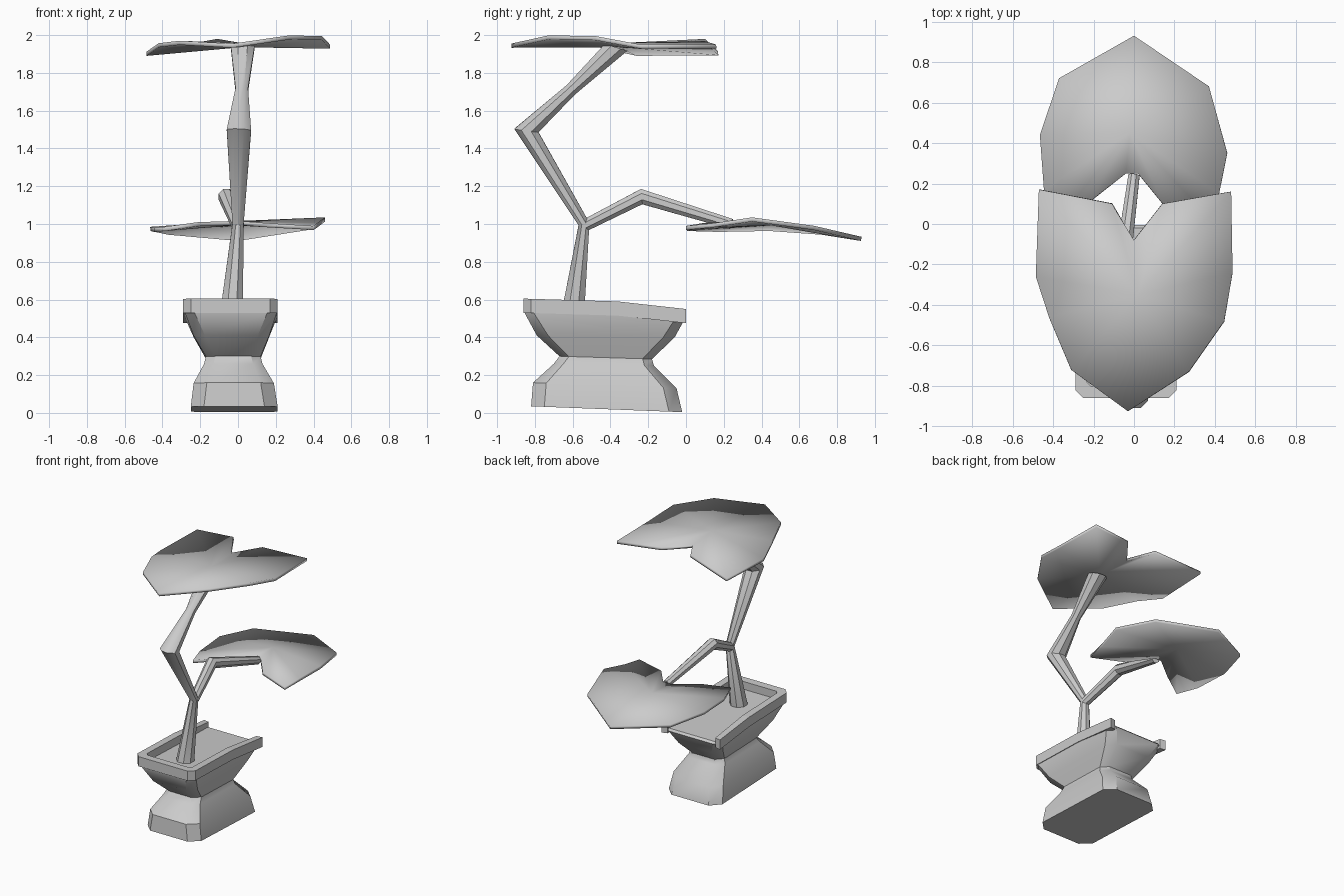
import bpy
from mathutils import Vector

if "Cube" in bpy.data.objects:
    bpy.data.objects.remove(bpy.data.objects["Cube"])


def make(name, verts, faces, smooth=None):
    me = bpy.data.meshes.new(name)
    me.from_pydata([tuple(v) for v in verts], [], faces)
    ob = bpy.data.objects.new(name, me)
    bpy.context.collection.objects.link(ob)
    bpy.ops.object.select_all(action='DESELECT')
    bpy.context.view_layer.objects.active = ob
    ob.select_set(True)
    bpy.ops.object.mode_set(mode='EDIT')
    bpy.ops.mesh.select_all(action='SELECT')
    bpy.ops.mesh.normals_make_consistent(inside=False)
    bpy.ops.object.mode_set(mode='OBJECT')
    if smooth:
        bpy.ops.object.shade_smooth_by_angle(angle=smooth)
    return ob


def loft(name, rings, smooth):
    n = len(rings[0])
    verts = [v for r in rings for v in r]
    faces = [(i * n + j, i * n + (j + 1) % n, (i + 1) * n + (j + 1) % n, (i + 1) * n + j)
             for i in range(len(rings) - 1) for j in range(n)]
    faces += [tuple(range(n))[::-1], tuple(range(len(verts) - n, len(verts)))]
    return make(name, verts, faces, smooth)


def pot_ring(x0, x1, y0, y1, z_front, z_back, c):
    pts = [(x0 + c, y0), (x1 - c, y0), (x1, y0 + c), (x1, y1 - c),
           (x1 - c, y1), (x0 + c, y1), (x0, y1 - c), (x0, y0 + c)]
    return [(x, y, z_front + (z_back - z_front) * (y - y0) / (y1 - y0)) for x, y in pts]


def tube(name, path, end_dirs=None, sides=8):
    # path entries: x, y, z, radius; rings are mitred at the bends
    import math
    p = [Vector(q[:3]) for q in path]
    rings = []
    for i, q in enumerate(path):
        a = (p[i] - p[i - 1]).normalized() if i else Vector()
        b = (p[i + 1] - p[i]).normalized() if i < len(p) - 1 else Vector()
        t = (a + b).normalized()
        if end_dirs and i in (0, len(p) - 1):
            t = Vector(end_dirs[0 if i == 0 else 1]).normalized()
        v = t.cross(Vector((1, 0, 0))).normalized()
        u = v.cross(t)
        rings.append([p[i] + q[3] * (u * math.cos(k) + v * math.sin(k))
                      for k in [2 * math.pi * (j + .5) / sides for j in range(sides)]])
    return loft(name, rings, 0.7)


def leaf(name, outline, centre):
    n = len(outline)
    ob = make(name, outline + [centre], [(i, (i + 1) % n, n) for i in range(n)], 0.5)
    if ob.data.polygons[0].normal.z < 0:
        ob.data.flip_normals()
    m = ob.modifiers.new("thickness", 'SOLIDIFY')
    m.thickness = 0.022
    m.offset = -1
    return ob


# Waisted planter body, closed at soil level
loft("planter", [
    pot_ring(-.25, .21, -.82, -.02, .035, .004, .07),
    pot_ring(-.235, .19, -.81, -.05, .16, .13, .07),
    pot_ring(-.18, .13, -.70, -.17, .26, .25, .05),
    pot_ring(-.17, .12, -.67, -.18, .30, .285, .05),
    pot_ring(-.235, .165, -.79, -.06, .41, .40, .06),
    pot_ring(-.28, .205, -.855, -.005, .53, .50, .05),
    pot_ring(-.28, .205, -.855, -.02, .545, .515, .05)], 0.6)

# Planter rim, a U shape open at the back end
side = [(.21, 0), (.21, -.36), (.21, -.82), (.17, -.86)]
outer = side + [(-.08 - x, y) for x, y in side[::-1]]
inner_side = [(.165, -.01), (.155, -.36), (.155, -.78), (.135, -.80)]
inner = inner_side + [(-.08 - x, y) for x, y in inner_side[::-1]]


def top(y):
    return .605 - .03 * (y + .86) if y <= -.36 else .59 - .04 * (y + .36) / .36


rim = []
for (ox, oy), (ix, iy) in zip(outer, inner):
    rim.append([(ox, oy, top(oy) - .075), (ox, oy, top(oy)),
                (ix, iy, top(iy)), (ix, iy, top(iy) - .075)])
loft("planter_rim", rim, None)

# Trunk and the bent branches
tube("trunk", [(-.035, -.60, .52, .066), (0, -.54, 1.0, .032), (.005, -.845, 1.495, .07),
               (.02, -.61, 1.71, .036), (.025, -.37, 1.935, .068)],
     end_dirs=((0, 0, 1), (0, .3, 1)))
tube("side_branch", [(0, -.54, .99, .034), (-.062, -.235, 1.145, .044), (0, .24, 1.0, .03)])

# Heart-shaped leaves
leaf("upper_leaf", [
    (0, -.08, 1.955), (.14, .10, 1.968), (.48, .16, 1.95), (.487, -.24, 1.95),
    (.445, -.48, 1.995), (.27, -.73, 1.998), (-.03, -.925, 1.955), (-.31, -.72, 1.97),
    (-.42, -.46, 1.957), (-.485, -.26, 1.912), (-.47, .17, 1.915), (-.11, .10, 1.98)],
    (.02, -.35, 1.958))
leaf("lower_leaf", [
    (.02, .25, 1.015), (.15, .09, 1.005), (.40, 0, .99), (.42, .15, 1.005), (.46, .35, 1.035),
    (.37, .68, .99), (0, .93, .932), (-.37, .72, .965), (-.465, .44, .985),
    (-.445, .17, .98), (-.39, .005, .985), (-.21, .12, 1.01), (-.04, .25, 1.015)],
    (-.02, .45, 1.015))
